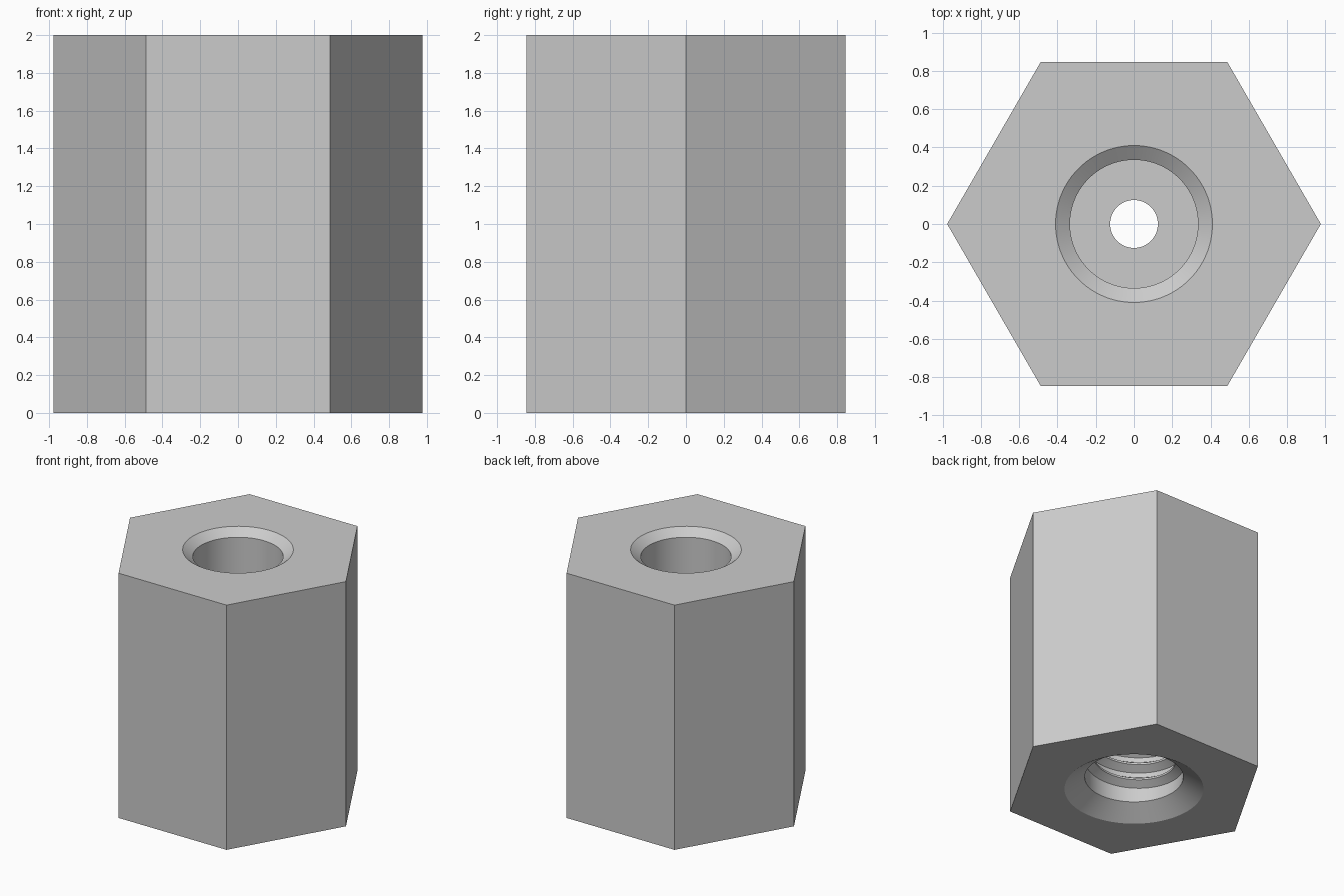
import bpy, bmesh, math

cube = bpy.data.objects.get("Cube")
if cube:
    bpy.data.objects.remove(cube, do_unlink=True)

TAU = 2 * math.pi
HEIGHT, HEX_R, SEGS = 2.0, 0.976, 96

steel = bpy.data.materials.new("plain_grey")
steel.use_nodes = True
GREY = (0.6, 0.6, 0.6, 1)
steel.diffuse_color = GREY
steel.node_tree.nodes["Principled BSDF"].inputs["Base Color"].default_value = GREY


def finish(bm, name):
    bmesh.ops.recalc_face_normals(bm, faces=bm.faces)
    mesh = bpy.data.meshes.new(name)
    bm.to_mesh(mesh)
    bm.free()
    mesh.materials.append(steel)
    obj = bpy.data.objects.new(name, mesh)
    bpy.context.collection.objects.link(obj)
    return obj


def select(obj):
    bpy.ops.object.select_all(action='DESELECT')
    obj.select_set(True)
    bpy.context.view_layer.objects.active = obj


def prism(name, rings, sides):
    """Closed solid from a stack of (radius, height) rings."""
    bm = bmesh.new()
    loops = [[bm.verts.new((r * math.cos(TAU * i / sides), r * math.sin(TAU * i / sides), z))
              for i in range(sides)] for r, z in rings]
    for a, b in zip(loops, loops[1:]):
        for i in range(sides):
            j = (i + 1) % sides
            bm.faces.new((a[i], a[j], b[j], b[i]))
    bm.faces.new(loops[0])
    bm.faces.new(loops[-1])
    return finish(bm, name)


def helix_ridge(name, root, crest, pitch, start, turns, steps=64):
    """V-shaped thread ridge winding up the inside of a bore."""
    profile = [(root + 0.01, -0.4 * pitch), (crest, -0.06 * pitch),
               (crest, 0.06 * pitch), (root + 0.01, 0.4 * pitch)]
    bm = bmesh.new()
    rows = []
    for k in range(int(turns * steps) + 1):
        t = k / steps
        c, s = math.cos(TAU * t), math.sin(TAU * t)
        rows.append([bm.verts.new((r * c, r * s, start + pitch * t + dz)) for r, dz in profile])
    for a, b in zip(rows, rows[1:]):
        for i in range(4):
            j = (i + 1) % 4
            bm.faces.new((a[i], a[j], b[j], b[i]))
    bm.faces.new(rows[0])
    bm.faces.new(rows[-1])
    return finish(bm, name)


# Hexagonal body
body = prism("hex_body", [(HEX_R, 0), (HEX_R, HEIGHT)], 6)

# Bore: wide lower countersink and hole, narrow web hole, upper socket with chamfer
ROOT = 0.365
bore = prism("bore_cutter", [(0.515, -0.1), (0.515, 0), (ROOT, 0.1), (ROOT, 0.95),
                             (0.125, 0.95), (0.125, 1.15), (0.335, 1.15),
                             (0.335, HEIGHT - 0.055), (0.41, HEIGHT), (0.41, HEIGHT + 0.1)], SEGS)
bore.hide_render = True
cut = body.modifiers.new("bore", 'BOOLEAN')
cut.operation, cut.solver, cut.object = 'DIFFERENCE', 'EXACT', bore
select(body)
bpy.ops.object.modifier_apply(modifier=cut.name)
bpy.data.objects.remove(bore, do_unlink=True)

# Internal screw thread in the lower hole
thread = helix_ridge("screw_thread", ROOT, 0.305, 0.13, 0.18, 5.4)

for obj in (body, thread):
    select(obj)
    bpy.ops.object.shade_smooth_by_angle(angle=math.radians(25))
